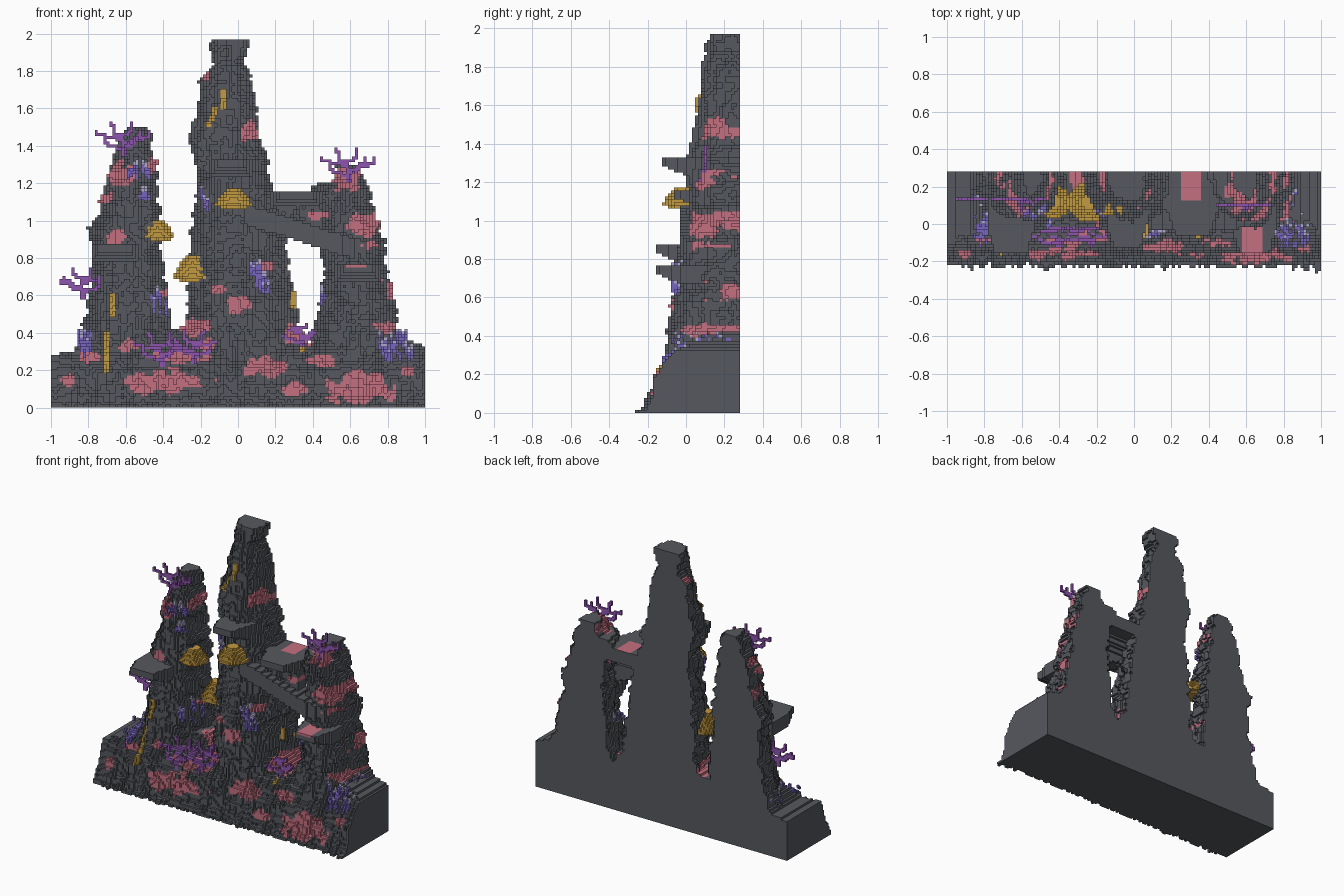
import bpy
import math
import random
from mathutils import Vector, noise

random.seed(7)
if "Cube" in bpy.data.objects:
    bpy.data.objects.remove(bpy.data.objects["Cube"])

S = 2 / 128            # voxel size
NX, NY, NZ = 64, 18, 126
BACK = NY * S


def material(name, rgb):
    mat = bpy.data.materials.new(name)
    mat.use_nodes = True
    mat.diffuse_color = (*rgb, 1)
    mat.node_tree.nodes["Principled BSDF"].inputs["Base Color"].default_value = (*rgb, 1)
    return mat


ROCK, PINK, GOLD, PURPLE, BLUE, PALE = range(6)
materials = [
    material("grey rock", (.092, .098, .112)),
    material("pink algae", (.56, .16, .215)),
    material("golden sponge", (.54, .32, .05)),
    material("purple coral", (.27, .09, .42)),
    material("blue coral", (.19, .13, .52)),
    material("pale lavender", (.42, .40, .60)),
]

DIRECTIONS = [Vector(d) for d in ((1, 0, 0), (-1, 0, 0), (0, 1, 0), (0, -1, 0), (0, 0, 1), (0, 0, -1))]


def centre(cell):
    return [(c + .5) * S for c in cell]


def index(v):
    return math.floor(v / S)


def build(name, cells, colour):
    """Skin a set of voxels, keeping outer faces; colour(cell, normal) picks the slot."""
    corners, faces, slots = {}, [], []
    for cell in cells:
        for d in DIRECTIONS:
            if tuple(int(c + n) for c, n in zip(cell, d)) in cells:
                continue
            u = Vector((d.y, d.z, d.x))
            w = d.cross(u)
            mid = Vector(cell) + Vector((.5, .5, .5)) + d / 2
            quad = [mid + (u * a + w * b) / 2 for a, b in ((-1, -1), (1, -1), (1, 1), (-1, 1))]
            faces.append([corners.setdefault(tuple(round(c) for c in q), len(corners)) for q in quad])
            slots.append(colour(cell, d))
    mesh = bpy.data.meshes.new(name)
    mesh.from_pydata([[c * S for c in v] for v in corners], [], faces)
    used = sorted(set(slots))
    for slot in used:
        mesh.materials.append(materials[slot])
    mesh.polygons.foreach_set("material_index", [used.index(s) for s in slots])
    mesh.update()
    obj = bpy.data.objects.new(name, mesh)
    bpy.context.collection.objects.link(obj)


def lookup(table, v):
    """Linear interpolation of the table rows by their first column."""
    for low, high in zip(table, table[1:]):
        if v <= high[0]:
            t = max(0, (v - low[0]) / (high[0] - low[0]))
            return [a + (b - a) * t for a, b in zip(low[1:], high[1:])]
    return table[-1][1:]


# Spires: height, left edge, right edge, depth from the flat back
spires = {
    "centre": [(0, -.3, .4, .4), (.43, -.27, .33, .37), (.6, -.27, .28, .35), (.9, -.25, .25, .3),
               (1.2, -.21, .18, .27), (1.45, -.26, .12, .24), (1.6, -.21, .09, .21), (1.76, -.19, .07, .19),
               (1.84, -.13, .03, .18), (1.9, -.15, .05, .18), (1.97, -.14, .05, .17)],
    "left": [(0, -.95, -.33, .4), (.3, -.87, -.35, .36), (.5, -.8, -.37, .32), (.8, -.77, -.41, .27),
             (.95, -.79, -.41, .25), (1.15, -.71, -.43, .23), (1.35, -.66, -.45, .2), (1.5, -.6, -.5, .14)],
    "right": [(0, .35, .95, .4), (.35, .4, .87, .36), (.5, .43, .84, .33), (.7, .46, .8, .29), (.95, .46, .76, .26),
              (1.12, .42, .7, .24), (1.19, .41, .69, .22), (1.21, .49, .68, .2), (1.29, .52, .66, .15)],
}
# Base: front slope by height, and top height along the length
slope = [(0, -.235), (.03, -.21), (.1, -.17), (.2, -.14), (.3, -.07), (.36, .02), (.46, .1)]
crest = [(-1, .28), (-.88, .3), (-.8, .4), (-.3, .43), (.3, .42), (.38, .35), (.45, .38), (.85, .38), (1, .33)]

rock, front = set(), {}


def add_rock(i, j, k):
    rock.add((i, j, k))
    front[i, k] = min(j, front.get((i, k), NY))


for k in range(NZ):
    z = (k + .5) * S
    ripple = {i: 1.9 * noise.noise((i * .47, k * .07, 3)) + 1.3 * noise.noise((i * .15, k * .4, 8))
              for i in range(-NX, NX)}
    # Base and the rock above the arch
    for i in range(-NX, NX):
        x = (i + .5) * S
        if z < lookup(crest, x)[0]:
            toe = .04 if x > .97 and k == 0 else 0
            nose = round((lookup(slope, z)[0] - toe) / S + ripple[i])
            for j in range(max(-NY, min(NY - 2, nose)), NY):
                add_rock(i, j, k)
        if .2 < x < .46 and .9 < z < 1.1:
            for j in range(2 + round(ripple[i]), index(.1 + .6 * (z - .9))):
                add_rock(i, j, k)
    # Spires, half-round in plan with fluted sides
    for number, table in enumerate(spires.values()):
        if z > table[-1][0]:
            continue
        left, right, depth = lookup(table, z)
        for j in range(-NY, NY):
            y = (j + .5) * S
            a = left + .035 * noise.noise((z * 10, y * 15, number)) + .025 * noise.noise((z * 24, y * 4, number))
            b = right + .035 * noise.noise((z * 10, y * 15, number + 9)) + .025 * noise.noise((z * 24, y * 4, 7))
            for i in range(index(a), index(b) + 1):
                t = abs(2 * (i + .5) * S - a - b) / (b - a)
                if t < 1 and (j > NY - 3 or y > BACK - depth * (1 - t ** 2.4) ** .5 + ripple[i] * S):
                    add_rock(i, j, k)

# Pink patches: x, z, half width, half height
patches = [(-.39, .14, .2, .06), (-.3, .27, .13, .03), (.65, .1, .17, .08), (.14, .22, .1, .05), (0, .55, .06, .04),
           (-.25, .43, .09, .05), (.33, .4, .08, .06), (.3, .1, .06, .04), (-.9, .15, .04, .03), (-.8, .27, .06, .03),
           (-.58, .33, .05, .03), (-.65, .9, .05, .05), (-.63, 1.25, .07, .06), (-.7, 1.12, .05, .03),
           (.58, 1.22, .09, .06), (.43, 1.03, .05, .02), (.69, .98, .1, .06), (.71, .87, .04, .02),
           (.82, .64, .05, .06), (.07, 1.48, .05, .06), (-.1, .63, .04, .03), (-.17, .33, .05, .04),
           (.12, .75, .06, .03), (.8, .43, .06, .03), (.93, .2, .05, .03), (-.17, 1.78, .03, .03),
           (.45, .25, .07, .03), (-.45, 1.3, .03, .05), (-.37, .62, .05, .03)]


def rock_colour(cell, d):
    x, y, z = centre(cell)
    if d.y > 0 or d.z < 0 or abs(x + d.x * S) > 1:
        return ROCK
    wobble = 1 + 1.3 * noise.noise((x * 17, y * 12, z * 17)) - 2 * max(0, y - .08)
    inside = any(((x - a) / w) ** 2 + ((z - b) / h) ** 2 < wobble for a, b, w, h in patches)
    return PINK if inside else ROCK


build("rock_formation", rock, rock_colour)

# Sloping beam across the front of the arch
beam = set()
for i in range(index(.04), index(.7)):
    x = (i + .5) * S
    mid = 1.06 - .32 * x
    nose = -.03 + .25 * max(0, x - .5)
    for k in range(index(mid - .06), index(mid + .05)):
        beam.update((i, j, k) for j in range(index(nose), index(.13)))
build("arch_beam", beam, lambda cell, d: ROCK)


# Jutting ledges: a blunt lip, stepped in underneath
def ledge(name, x, half, nose, tail, top, pink):
    cells = set()
    for layer in range(6):
        for j in range(index(nose + max(0, layer - 2) * .035), index(tail)):
            reach = half * min(1, .65 + 2.5 * ((j + 1) * S - nose))
            cells.update((i, j, index(top) - layer) for i in range(index(x - reach), index(x + reach)))

    def colour(cell, d):
        cx, cy, _ = centre(cell)
        upper = d.z > 0 or d.y < 0 and cell[2] == index(top)
        lit = pink and upper and abs(cx - x + .01) < .055 and pink[0] < cy < pink[1]
        return PINK if lit else ROCK
    build(name, cells, colour)


ledge("left_ledge", -.65, .13, -.15, .15, .86, None)
ledge("centre_ledge", -.03, .11, -.12, .15, 1.32, None)
ledge("right_ledge", .65, .12, -.15, .12, .75, (-.16, .02))
ledge("arch_top_ledge", .32, .14, -.05, BACK, 1.15, (.12, BACK))


# Golden shelf sponges: narrow foot, wide rim, domed top
def shelf_sponge(name, x, y, z, radius, height):
    cells, steps = set(), round(height / S)
    n = index(radius) + 1
    for k in range(-1, steps):
        r = radius * (.7 if k < 0 else (1 - k / steps) ** .5) / S
        cells.update((index(x) + i, index(y) + j, index(z) + k) for i in range(-n, n + 1)
                     for j in range(-n, n + 1) if i * i + j * j < r * r)
    build(name, cells, lambda cell, d: GOLD)


shelf_sponge("left_shelf_sponge", -.425, .12, .91, .09, .09)
shelf_sponge("middle_shelf_sponge", -.24, .11, .7, .105, .12)
shelf_sponge("centre_shelf_sponge", -.03, -.02, 1.09, .1, .09)

# Golden strands clinging to the rock: start x, z and end x, z
strands = set()
for x0, z0, x1, z1 in [(-.68, .49, -.68, .62), (-.71, .2, -.71, .41), (-.16, 1.51, -.12, 1.61),
                       (-.09, 1.6, -.08, 1.71), (.29, .54, .29, .63), (.34, .3, .35, .34)]:
    for k in range(index(z0), index(z1)):
        i = index(x0 + (x1 - x0) * (k * S - z0) / (z1 - z0))
        for n in (i, i + 1):
            strands.add((n, front.get((n, k), 6) - 1, k))
build("golden_strands", strands, lambda cell, d: GOLD)

# Branching corals: each letter grows one voxel up, left or right
BRANCHES = ["UUUUUULLULLLLULLLU", "UUUURRRUURRRRURRUU", "UUUUUUUURRURUUU", "UUUUUUULULLUUULU",
            "UUULLULLLULUU", "UUUUURRRRUURRUU"]
STEP = {"U": (0, 1), "L": (-1, 0), "R": (1, 0)}


def branch_coral(name, x, y, z, reach=18, flip=1):
    """A flat fan at depth y, pushed forward where the rock would bury it."""
    cells = set()
    for path in BRANCHES:
        i, k = index(x), index(z)
        for count, letter in enumerate(path[:reach]):
            i, k = i + STEP[letter][0] * flip, k + STEP[letter][1]
            for n in (i, i + 1) if count < 4 else (i,):
                cells.add((n, min(index(y), front.get((n, k), NY) - 1), k))
    build(name, cells, lambda cell, d: PURPLE)


branch_coral("left_peak_coral", -.61, .13, 1.33)
branch_coral("right_peak_coral", .58, .1, 1.19)
branch_coral("left_side_coral", -.84, .13, .57, 14, -1)
branch_coral("front_coral", -.41, -.03, .21)
branch_coral("front_coral_small", -.25, -.03, .23, 16, -1)
branch_coral("gap_coral", .34, .02, .3, 11)


# Finger corals: blue stalks with pale tips, optionally leaning along the rock
def finger_coral(name, x, z, half, height, count, lean=0):
    cells = {}
    for _ in range(count):
        rise = random.uniform(0, .7) * height
        i = index(x + random.uniform(-half, half) + lean * rise)
        low = index(z + rise)
        length = random.randint(2, 5)
        for k in range(low, low + length):
            j = front.get((i, k), front.get((i, k - 3), 4)) - random.randint(1, 2)
            cells[i, j, k] = PALE if k > low + 2 else BLUE
    build(name, cells, lambda cell, d: cells[cell])


finger_coral("centre_finger_coral", .15, .61, .03, .2, 26, -.5)
finger_coral("gap_finger_coral", -.42, .48, .04, .17, 16)
finger_coral("right_finger_coral", .87, .25, .08, .18, 34, -.4)
finger_coral("left_finger_coral", -.82, .27, .04, .18, 22)
finger_coral("upper_finger_coral", -.53, 1.22, .06, .06, 16)
finger_coral("spot_finger_coral", -.5, 1.1, .02, .08, 6)
finger_coral("shoulder_finger_coral", -.18, 1.04, .02, .14, 8)
finger_coral("arch_finger_coral", .45, .55, .02, .1, 7)
